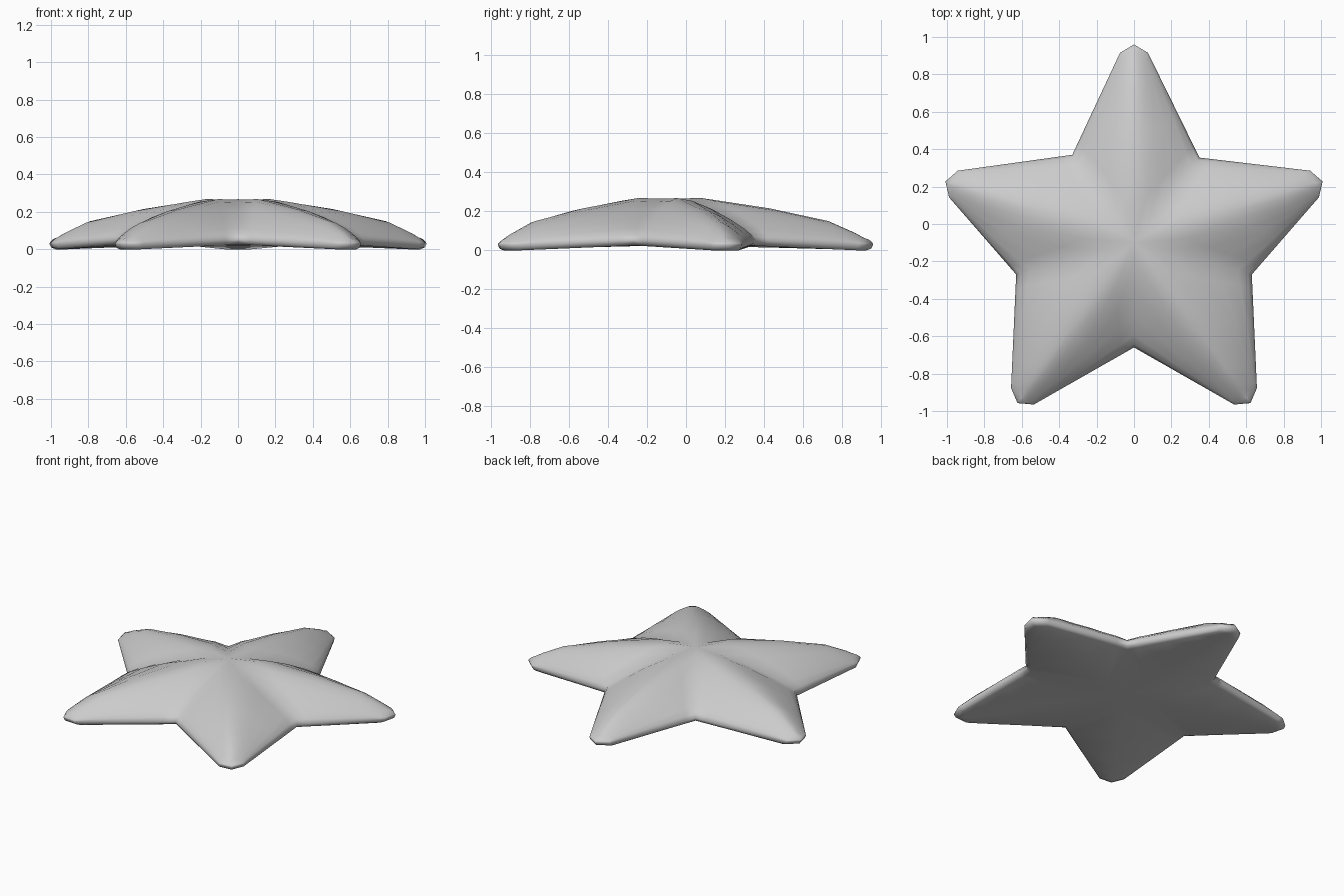
import bpy, bmesh, math
from mathutils import Vector

default = bpy.data.objects.get("Cube")
if default:
    bpy.data.objects.remove(default, do_unlink=True)

CENTER = Vector((0, -0.1))
# Notches between the arms, anticlockwise from the right of the back arm
NOTCHES = [Vector(p) for p in ((0.35, 0.355), (-0.33, 0.37), (-0.63, -0.27),
                               (0, -0.66), (0.63, -0.27))]
# Ridge stations along an arm: radius, height, fraction along the side
RIDGE = [(0, 0.265, 0), (0.18, 0.268, 0.12), (0.53, 0.215, 0.42),
         (0.83, 0.15, 0.75), (0.97, 0.088, 0.95), (1.01, 0.065, 1)]
# Cross-section from ridge to rim: fraction across, fraction of height
SECTION = [(0, 1), (0.2, 0.93), (0.45, 0.74), (0.7, 0.49), (0.88, 0.27),
           (0.97, 0.12), (1, 0)]


def lerp(a, b, t):
    return a + (b - a) * t


def half_arm_columns(angle, notch, side):
    """Columns of points running from the ridge, over the rim, to the belly."""
    out = Vector((math.cos(angle), math.sin(angle)))
    across = Vector((-out.y, out.x)) * side
    shoulder = CENTER + out * 1.015 + across * 0.075
    tip = CENTER + out * 1.06
    stations = [(CENTER + out * r, z, notch.lerp(shoulder, t), t)
                for r, z, t in RIDGE]
    stations.append((CENTER + out * 1.03, 0.058, tip, 1))
    for ridge, top, edge, t in stations:
        rim, belly = lerp(0.055, 0.03, t), lerp(0.025, 0.0, t)
        column = []
        for u, f in SECTION:
            p = ridge.lerp(edge, u)
            column.append((p.x, p.y, lerp(rim, top, f)))
        inner = edge + (CENTER - edge).normalized() * 0.035
        column.append((*edge.lerp(inner, 0.3), lerp(rim, belly, 0.7)))
        column.append((*inner, belly))
        column.append((*ridge.lerp(inner, 0.15 if t < 1 else 0), belly) if t else
                      (*CENTER, 0.02))
        if t:
            # Belly meets the mirrored half along the arm's middle line
            reach = min((ridge - CENTER).length, 1.0)
            column[-1] = (*(CENTER + out * reach), belly)
        yield column


bm = bmesh.new()
for i in range(5):
    angle = math.radians(90 + 72 * i)
    for notch, side in ((NOTCHES[i], -1), (NOTCHES[(i + 1) % 5], 1)):
        columns = [[bm.verts.new(p) for p in c]
                   for c in half_arm_columns(angle, notch, side)]
        for a, b in zip(columns, columns[1:]):
            for j in range(len(a) - 1):
                bm.faces.new((a[j], b[j], b[j + 1], a[j + 1]))

bmesh.ops.remove_doubles(bm, verts=bm.verts, dist=0.002)
bmesh.ops.dissolve_degenerate(bm, edges=bm.edges, dist=0.0005)
bmesh.ops.recalc_face_normals(bm, faces=bm.faces)

mesh = bpy.data.meshes.new("starfish_body")
bm.to_mesh(mesh)
bm.free()
body = bpy.data.objects.new("starfish_body", mesh)
bpy.context.collection.objects.link(body)

# Plain grey skin
grey = bpy.data.materials.new("light_grey")
grey.use_nodes = True
color = (0.6, 0.6, 0.6, 1)
grey.diffuse_color = color
grey.node_tree.nodes["Principled BSDF"].inputs["Base Color"].default_value = color
mesh.materials.append(grey)

bpy.ops.object.select_all(action="DESELECT")
body.select_set(True)
bpy.context.view_layer.objects.active = body
bpy.ops.object.shade_smooth_by_angle(angle=math.radians(70))
